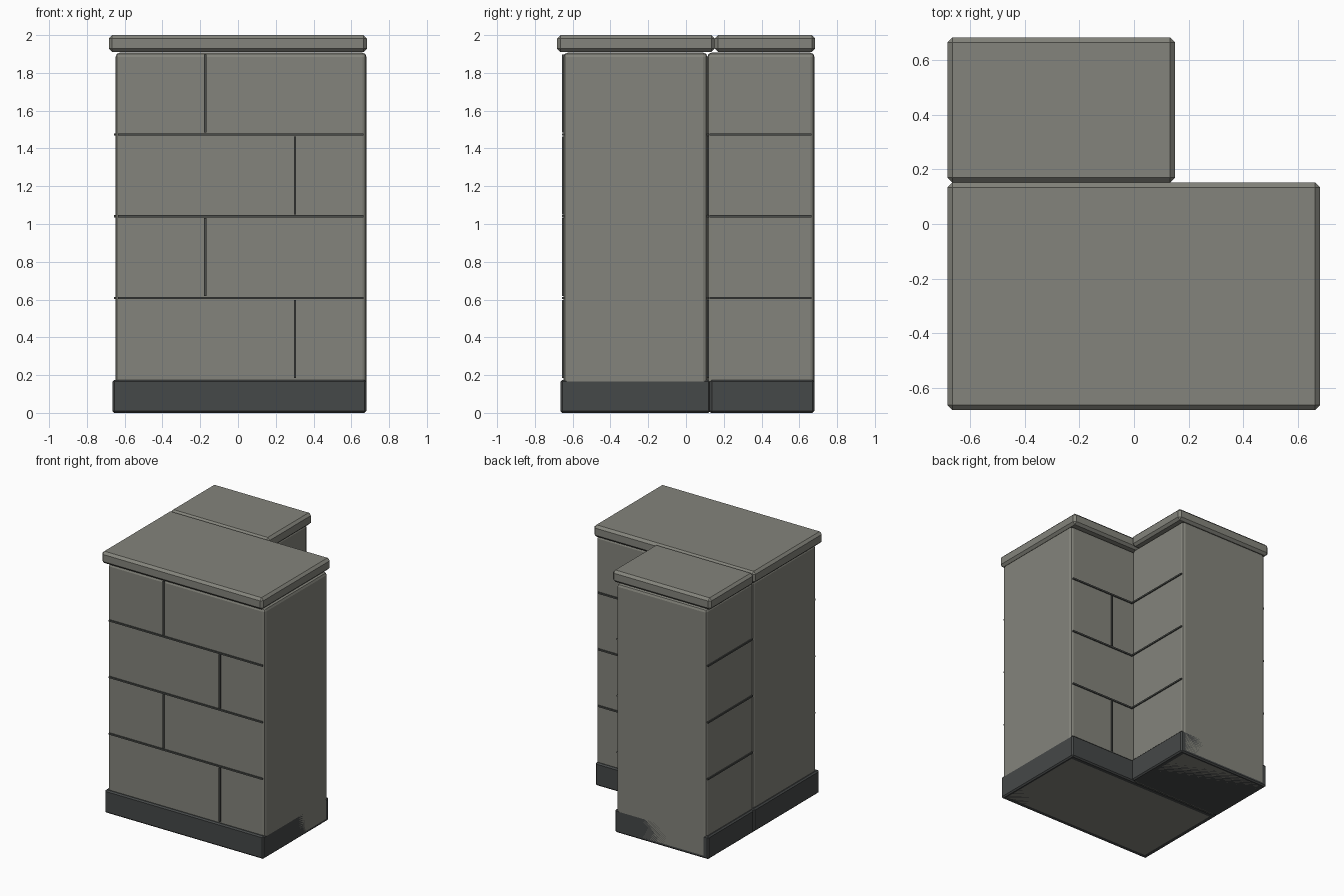
import bpy

if "Cube" in bpy.data.objects:
    bpy.data.objects.remove(bpy.data.objects["Cube"])


def material(name, rgb):
    m = bpy.data.materials.new(name)
    m.diffuse_color = (*rgb, 1)
    m.use_nodes = True
    m.node_tree.nodes["Principled BSDF"].inputs["Base Color"].default_value = m.diffuse_color
    return m


STONE = material("stone", (0.23, 0.23, 0.20))
BASE = material("dark_stone", (0.06, 0.065, 0.065))
MORTAR = material("mortar", (0.07, 0.075, 0.07))


def box(name, x0, x1, y0, y1, z0, z1, mat, bevel=0.0, segments=1):
    bpy.ops.mesh.primitive_cube_add(
        size=1, location=((x0 + x1) / 2, (y0 + y1) / 2, (z0 + z1) / 2))
    ob = bpy.context.object
    ob.name = name
    ob.scale = (x1 - x0, y1 - y0, z1 - z0)
    bpy.ops.object.transform_apply(location=False, rotation=False, scale=True)
    ob.data.materials.append(mat)
    if bevel:
        mod = ob.modifiers.new("edge_bevel", 'BEVEL')
        mod.width = bevel
        mod.segments = segments
    return ob


Z_BASE, Z_TOP = 0.175, 1.907
ROW = (Z_TOP - Z_BASE) / 4
J = 0.006   # half joint width
P = 0.008   # joint projection

# Two wall arms forming the corner
box("front_wall", -0.648, 0.68, -0.648, 0.113, 0, Z_TOP, STONE, 0.022, 2)
box("back_wall", -0.648, 0.113, 0.113, 0.68, 0, Z_TOP, STONE, 0.022, 2)

# Plinths
box("front_plinth", -0.665, 0.68, -0.665, 0.128, 0, Z_BASE, BASE, 0.01)
box("back_plinth", -0.665, 0.128, 0.128, 0.68, 0, Z_BASE, BASE, 0.01)

# Coping slabs
box("front_coping", -0.684, 0.682, -0.682, 0.152, Z_TOP + 0.003, 2, STONE, 0.018)
box("back_coping", -0.684, 0.15, 0.152, 0.684, Z_TOP + 0.003, 2, STONE, 0.018)

# Horizontal mortar joints on both long faces of each arm
for i in range(1, 4):
    z = Z_BASE + ROW * i
    for side, face, s in (("outer", -0.648, -1), ("inner", 0.113, 1)):
        a, b = sorted((face + s * P, face - s * 0.01))
        x0 = -0.635 if s < 0 else 0.113
        box(f"front_bed_joint_{side}_{i}", x0, 0.665, a, b, z - J, z + J, MORTAR)
        box(f"back_bed_joint_{side}_{i}", a, b, 0.125, 0.665, z - J, z + J, MORTAR)

# Staggered vertical joints on the front arm
for i in range(4):
    x = 0.302 if i % 2 == 0 else -0.173
    z0, z1 = Z_BASE + ROW * i + 0.01, Z_BASE + ROW * (i + 1) - 0.01
    box(f"front_head_joint_{i}", x - J, x + J, -0.648 - P, -0.638, z0, z1, MORTAR)
    if x > 0:
        box(f"inner_head_joint_{i}", x - J, x + J, 0.103, 0.113 + P, z0, z1, MORTAR)
